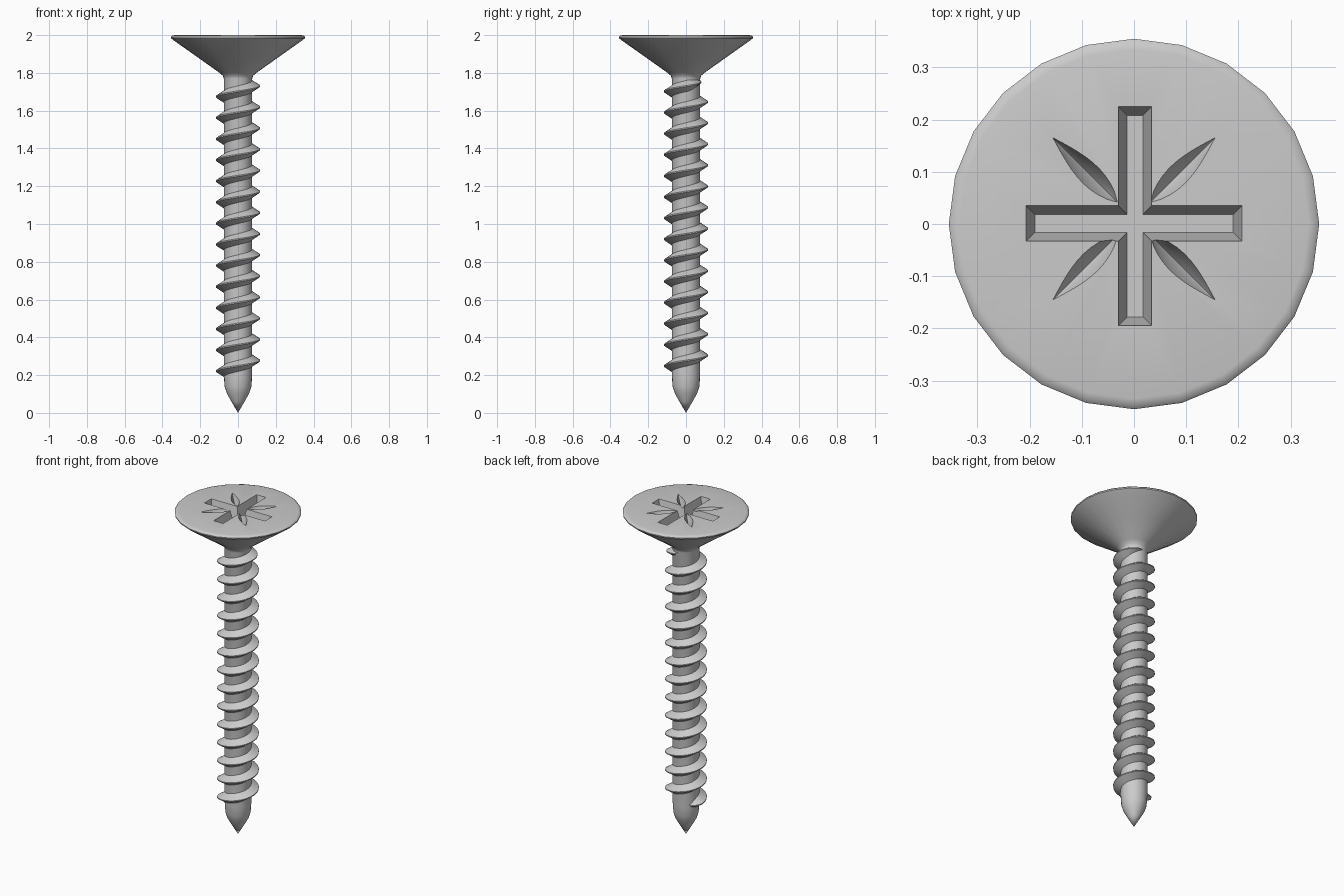
import bpy, bmesh
from math import sin, cos, pi, radians

if "Cube" in bpy.data.objects:
    bpy.data.objects.remove(bpy.data.objects["Cube"])

SIDES = 24


def make_object(name, bm):
    bmesh.ops.recalc_face_normals(bm, faces=bm.faces[:])
    mesh = bpy.data.meshes.new(name)
    bm.to_mesh(mesh)
    bm.free()
    obj = bpy.data.objects.new(name, mesh)
    bpy.context.collection.objects.link(obj)
    return obj


def activate(obj):
    bpy.ops.object.select_all(action='DESELECT')
    obj.select_set(True)
    bpy.context.view_layer.objects.active = obj


def lathe(name, profile):
    """Closed solid of revolution; end points lie on the axis."""
    bm = bmesh.new()
    rings = []
    for r, z in profile:
        if r == 0:
            rings.append([bm.verts.new((0, 0, z))] * SIDES)
        else:
            rings.append([bm.verts.new((r * cos(2 * pi * i / SIDES),
                                        r * sin(2 * pi * i / SIDES), z)) for i in range(SIDES)])
    for a, b in zip(rings, rings[1:]):
        for i in range(SIDES):
            j = (i + 1) % SIDES
            bm.faces.new(list(dict.fromkeys((a[i], a[j], b[j], b[i]))))
    return make_object(name, bm)


def hull(name, points):
    bm = bmesh.new()
    for p in points:
        bm.verts.new(p)
    bmesh.ops.convex_hull(bm, input=bm.verts[:])
    return make_object(name, bm)


def slot(name, cx, cy, hx, hy):
    """Bar with sloping walls, for one slot of the cross."""
    pts = []
    for z, inset in ((2.02, -0.004), (1.915, 0.017)):
        for sx in (-1, 1):
            for sy in (-1, 1):
                pts.append((cx + sx * (hx - inset), cy + sy * (hy - inset), z))
    return hull(name, pts)


def groove(name, angle):
    """Pointed leaf-shaped V groove on a diagonal."""
    pts, n = [], 10
    for i in range(n + 1):
        t = i / n
        d = 0.045 + 0.175 * t
        w = 0.021 * sin(pi * t ** 0.8)
        for s in (-1, 1):
            for z in (2.02, 1.9995):
                pts.append((d, s * w, z))
        pts.append((d, 0, 1.9995 - 0.035 * sin(pi * t ** 0.8)))
    c, s = cos(angle), sin(angle)
    return hull(name, [(x * c - y * s, x * s + y * c + 0.01, z) for x, y, z in pts])


# shank, tip and countersunk head in one lathe profile
body = lathe("screw_body", [
    (0, 0), (0.035, 0.06), (0.06, 0.105), (0.071, 0.14), (0.075, 0.2),
    (0.075, 1.77), (0.08, 1.785), (0.1, 1.802), (0.22, 1.887), (0.335, 1.968),
    (0.354, 1.983), (0.355, 1.99), (0.348, 1.997), (0.335, 2.0), (0, 2.0)])

# drive recess: cross slots and four diagonal grooves
cutters = [slot("slot_x", 0, 0.001, 0.207, 0.034),
           slot("slot_y", 0.002, 0.015, 0.032, 0.21)]
cutters += [groove("groove", radians(45 + 90 * k)) for k in range(4)]
activate(body)
for c in cutters:
    c.hide_render = True
    m = body.modifiers.new("recess", 'BOOLEAN')
    m.operation = 'DIFFERENCE'
    m.solver = 'EXACT'
    m.object = c
    bpy.ops.object.modifier_apply(modifier=m.name)
for c in cutters:
    bpy.data.objects.remove(c)

# helical thread: triangular section, fading into the shank at both ends
PITCH, STEP = 0.1118, 24
A0, A1 = radians(132), radians(360 * 14 + 100)
Z0 = 1.73 - 14 * PITCH
count = round((A1 - A0) / (2 * pi) * STEP)
bm = bmesh.new()
prev = None
for i in range(count + 1):
    a = A0 + (A1 - A0) * i / count
    z = Z0 + PITCH * a / (2 * pi)
    fade = min(1, (a - A0) / radians(40), (A1 - a) / radians(85))
    fade = max(0.03, fade)
    sect = [(0.069, -0.033 * fade), (0.07 + 0.047 * fade, -0.003),
            (0.07 + 0.047 * fade, 0.003), (0.069, 0.033 * fade)]
    ring = [bm.verts.new((r * cos(a), r * sin(a), z + dz)) for r, dz in sect]
    if prev:
        for k in range(4):
            bm.faces.new((prev[k], prev[(k + 1) % 4], ring[(k + 1) % 4], ring[k]))
    else:
        bm.faces.new(ring)
    prev = ring
bm.faces.new(prev)
thread = make_object("thread", bm)

for obj in (body, thread):
    activate(obj)
    bpy.ops.object.shade_smooth_by_angle(angle=radians(35))
